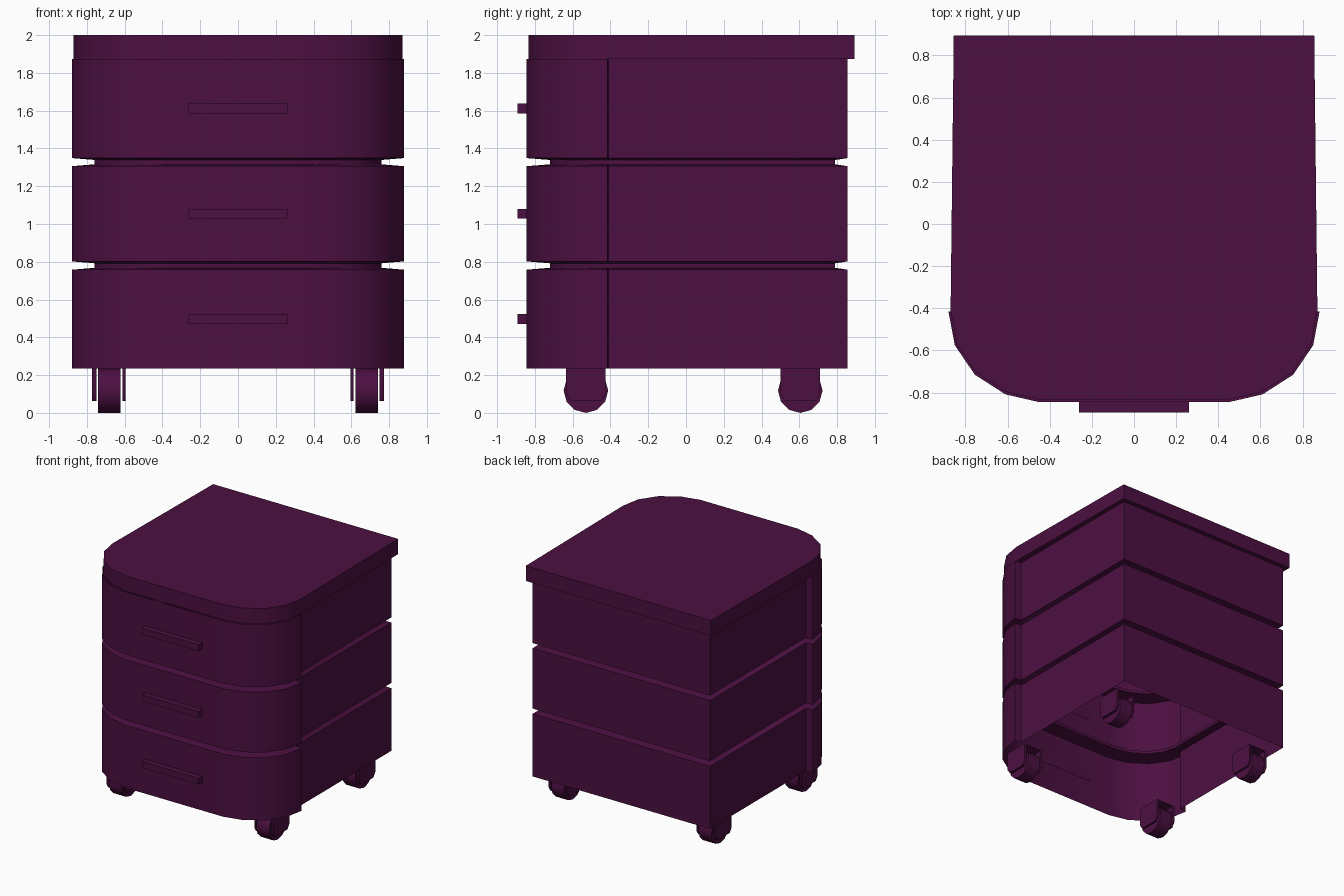
import bpy, bmesh, math
from mathutils import Matrix

if "Cube" in bpy.data.objects:
    bpy.data.objects.remove(bpy.data.objects["Cube"])

mat = bpy.data.materials.new("dark_plum")
mat.diffuse_color = (0.072, 0.005, 0.053, 1)
mat.use_nodes = True
mat.node_tree.nodes["Principled BSDF"].inputs["Base Color"].default_value = mat.diffuse_color


def finish(name, bm):
    bmesh.ops.recalc_face_normals(bm, faces=bm.faces)
    me = bpy.data.meshes.new(name)
    bm.to_mesh(me)
    bm.free()
    ob = bpy.data.objects.new(name, me)
    bpy.context.collection.objects.link(ob)
    me.materials.append(mat)
    bpy.ops.object.select_all(action='DESELECT')
    bpy.context.view_layer.objects.active = ob
    ob.select_set(True)
    bpy.ops.object.shade_smooth_by_angle(angle=math.radians(35))
    return ob


def loft(name, rings, caps=False):
    """Skin a stack of (right-half outline, z) rings, mirrored in x."""
    bm = bmesh.new()
    loops = []
    for half, z in rings:
        full = half + [(-x, y) for x, y in reversed(half)]
        loops.append([bm.verts.new((x, y, z)) for x, y in full])
    n = len(loops[0])
    for a, b in zip(loops, loops[1:]):
        for i in range(n):
            j = (i + 1) % n
            bm.faces.new((a[i], a[j], b[j], b[i]))
    if caps:
        bm.faces.new(loops[0][::-1])
        bm.faces.new(loops[-1])
    return finish(name, bm)


def add_box(bm, x0, x1, y0, y1, z0, z1):
    m = Matrix.Translation(((x0 + x1) / 2, (y0 + y1) / 2, (z0 + z1) / 2))
    m = m @ Matrix.Diagonal((x1 - x0, y1 - y0, z1 - z0, 1))
    bmesh.ops.create_cube(bm, size=1, matrix=m)


def add_prism(bm, outline, x0, x1):
    """Extrude a (y, z) outline along x."""
    a = [bm.verts.new((x0, y, z)) for y, z in outline]
    b = [bm.verts.new((x1, y, z)) for y, z in outline]
    n = len(a)
    bm.faces.new(a)
    bm.faces.new(b[::-1])
    for i in range(n):
        j = (i + 1) % n
        bm.faces.new((a[i], b[i], b[j], a[j]))


# Right-half plan outlines, back to front
outer = [(0.82, 0.855), (0.82, -0.41), (0.88, -0.416), (0.85, -0.575),
         (0.755, -0.715), (0.61, -0.808), (0.45, -0.845)]
inner = [(0.76, 0.79), (0.76, -0.405), (0.757, -0.416), (0.73, -0.51),
         (0.65, -0.62), (0.53, -0.69), (0.39, -0.72)]
top = [(0.855, 0.893), (0.87, -0.41), (0.842, -0.567),
       (0.748, -0.705), (0.605, -0.797), (0.448, -0.833)]

# Drawers (open shells) and their handles
levels = [(0.235, 0.758), (0.802, 1.306), (1.349, 1.873)]
for i, (z0, z1) in enumerate(levels, 1):
    loft(f"drawer_{i}", [(outer, z0), (outer, z1)])
for i, z in enumerate((0.497, 1.054, 1.612), 1):
    bm = bmesh.new()
    add_box(bm, -0.262, 0.262, -0.893, -0.843, z - 0.026, z + 0.026)
    finish(f"handle_{i}", bm)

# Recessed bands between the drawers
for i in range(2):
    lo, hi = levels[i][1], levels[i + 1][0]
    loft(f"recess_{i + 1}", [(outer, lo), (inner, lo + 0.01),
                             (inner, hi - 0.01), (outer, hi)])

# Table top
loft("top_board", [(top, 1.873), (top, 2.0)], caps=True)

# Casters: twelve-sided wheel between two fork plates
R = 0.118
wheel = [(R * math.cos(k * math.pi / 6), R + R * math.sin(k * math.pi / 6))
         for k in range(12)]
plate = [(-0.105, 0.24), (-0.105, 0.10), (-0.08, 0.063),
         (0.08, 0.063), (0.105, 0.10), (0.105, 0.24)]
for side, sx in (("left", -1), ("right", 1)):
    for end, cy in (("front", -0.53), ("back", 0.605)):
        bm = bmesh.new()
        add_prism(bm, [(y + cy, z) for y, z in wheel], sx * 0.622, sx * 0.74)
        finish(f"wheel_{end}_{side}", bm)
        bm = bmesh.new()
        shape = [(y + cy, z) for y, z in plate]
        add_prism(bm, shape, sx * 0.595, sx * 0.612)
        add_prism(bm, shape, sx * 0.75, sx * 0.772)
        xs = sorted((sx * 0.595, sx * 0.772))
        add_box(bm, xs[0], xs[1], cy - 0.105, cy + 0.105, 0.24, 0.25)
        finish(f"fork_{end}_{side}", bm)
